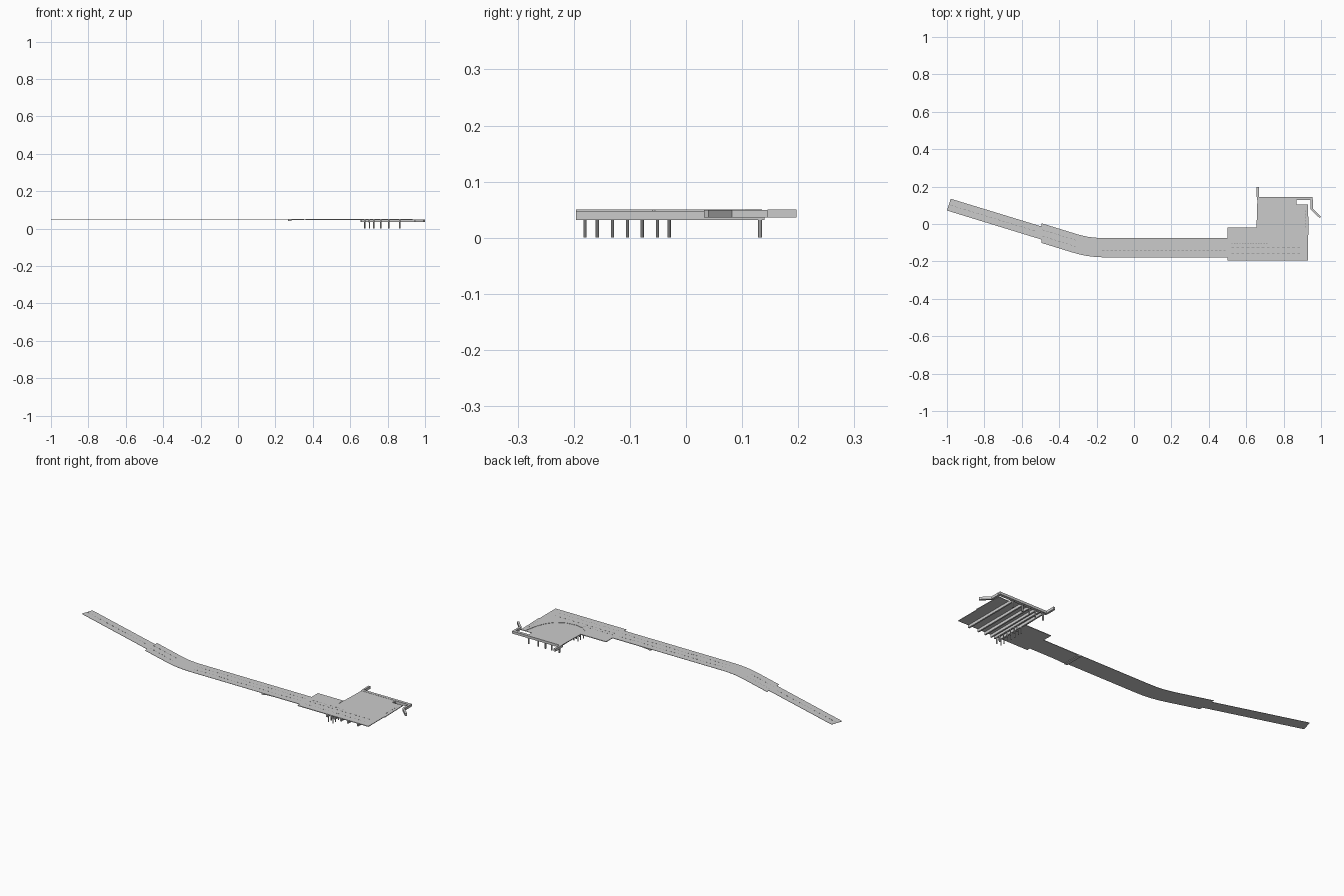
import bpy, bmesh, math
from mathutils import Vector


def prism(name, pts, z0, z1):
    """Extrude a plan outline between two heights."""
    bm = bmesh.new()
    f = bm.faces.new([bm.verts.new((x, y, z0)) for x, y in pts])
    r = bmesh.ops.extrude_face_region(bm, geom=[f])
    vs = [g for g in r['geom'] if isinstance(g, bmesh.types.BMVert)]
    bmesh.ops.translate(bm, verts=vs, vec=(0, 0, z1 - z0))
    bmesh.ops.recalc_face_normals(bm, faces=bm.faces)
    me = bpy.data.meshes.new(name)
    bm.to_mesh(me)
    bm.free()
    ob = bpy.data.objects.new(name, me)
    bpy.context.collection.objects.link(ob)
    return ob


def box(name, x0, x1, y0, y1, z0, z1):
    return prism(name, [(x0, y0), (x1, y0), (x1, y1), (x0, y1)], z0, z1)


def bar(name, a, b, width, z0, z1):
    """Straight bar between two plan points."""
    a, b = Vector(a), Vector(b)
    d = (b - a).normalized()
    n = Vector((-d.y, d.x)) * width / 2
    return prism(name, [a - n, b - n, b + n, a + n], z0, z1)


def pier(x, y, r, top):
    pts = [(x + r * math.cos(math.tau * i / 10), y + r * math.sin(math.tau * i / 10)) for i in range(10)]
    return prism("pier", pts, 0, top)


def dashes(name, a, b, count):
    """Row of painted lane dashes."""
    a, b = Vector(a), Vector(b)
    for i in range(count):
        p, q = a.lerp(b, i / count), a.lerp(b, (i + 0.55) / count)
        ob = bar(name, p, q, 0.002, 0.0499, 0.0503)
        ob.data.materials.append(paint)


paint = bpy.data.materials.new("lane_paint")
paint.diffuse_color = (0.25, 0.25, 0.25, 1)
TOP = 0.05

# Narrow approach and wide bending road
prism("narrow_road", [(-1, 0.072), (-0.495, -0.083), (-0.495, -0.013), (-0.98, 0.135)], 0.0485, TOP)
prism("main_road", [
    (-0.495, -0.101), (-0.33, -0.152), (-0.29, -0.163), (-0.25, -0.171), (-0.21, -0.176), (-0.17, -0.178),
    (0.5, -0.178), (0.5, -0.075), (-0.17, -0.075), (-0.21, -0.073), (-0.25, -0.068),
    (-0.30, -0.056), (-0.495, 0.004)], 0.0485, TOP)

# Wide plaza: base slab, raised carriageway with curved edge
prism("plaza_slab", [
    (0.5, -0.196), (0.93, -0.196), (0.93, -0.06), (0.934, -0.055), (0.93, 0.105), (0.865, 0.105),
    (0.865, 0.145), (0.66, 0.145), (0.655, -0.02), (0.5, -0.02)], 0.0465, 0.0485)
prism("plaza_carriageway", [
    (0.5, -0.196), (0.93, -0.196), (0.93, -0.06), (0.934, -0.055), (0.93, 0.105), (0.905, 0.105),
    (0.89, 0.03), (0.87, -0.02), (0.84, -0.06), (0.79, -0.088), (0.73, -0.095),
    (0.685, -0.085), (0.655, -0.06), (0.655, -0.02), (0.5, -0.02)], 0.0485, TOP)

# Abutment with thickened underside tapering toward the plaza
box("abutment_beam", 0.268, 0.285, -0.178, -0.075, 0.041, 0.0485)
wedge = box("tapered_underside", 0.285, 0.36, -0.178, -0.075, 0.0445, 0.0485)
for v in wedge.data.vertices:
    if v.co.z < 0.046 and v.co.x > 0.3:
        v.co.z = 0.0475
box("deck_thickening", 0.36, 0.5, -0.178, -0.075, 0.0472, 0.0485)

# Cross beams under the plaza
beams = [0.677, 0.703, 0.725, 0.762, 0.805, 0.864]
for x in beams:
    box("cross_beam", x - 0.004, x + 0.004, -0.196, 0.14, 0.032, 0.0465)

# Rows of slim piers and stouter piers along the back
for x in beams[:2]:
    for y in (-0.18, -0.158, -0.131, -0.104, -0.078, -0.051, -0.03):
        pier(x, y, 0.003, 0.032)
for x in beams[2:]:
    pier(x, 0.132, 0.004, 0.033)
pier(beams[0], 0.132, 0.004, 0.033)

# Back edge walkway beams
box("back_edge_beam", 0.657, 0.955, 0.129, 0.145, 0.036, 0.0495)
box("back_wall_stub", 0.656, 0.667, 0.145, 0.197, 0.036, TOP)
box("corner_arm", 0.945, 0.956, 0.078, 0.131, 0.036, 0.0495)
bar("angled_arm", (0.95, 0.08), (0.996, 0.036), 0.011, 0.036, 0.0495)

# Lane markings
dashes("lane_dash", (-0.98, 0.10), (-0.52, -0.04), 20)
for off in (-0.017, 0.017):
    dashes("lane_dash", (-0.49, -0.048 + off), (-0.30, -0.107 + off), 9)
    dashes("lane_dash", (-0.17, -0.1265 + off), (0.5, -0.1265 + off), 30)
for y in (-0.16, -0.125, -0.105):
    dashes("lane_dash", (0.52, y), (0.9 if y < -0.12 else 0.72, y), 14)
dashes("lane_dash", (0.915, -0.02), (0.915, 0.08), 6)
